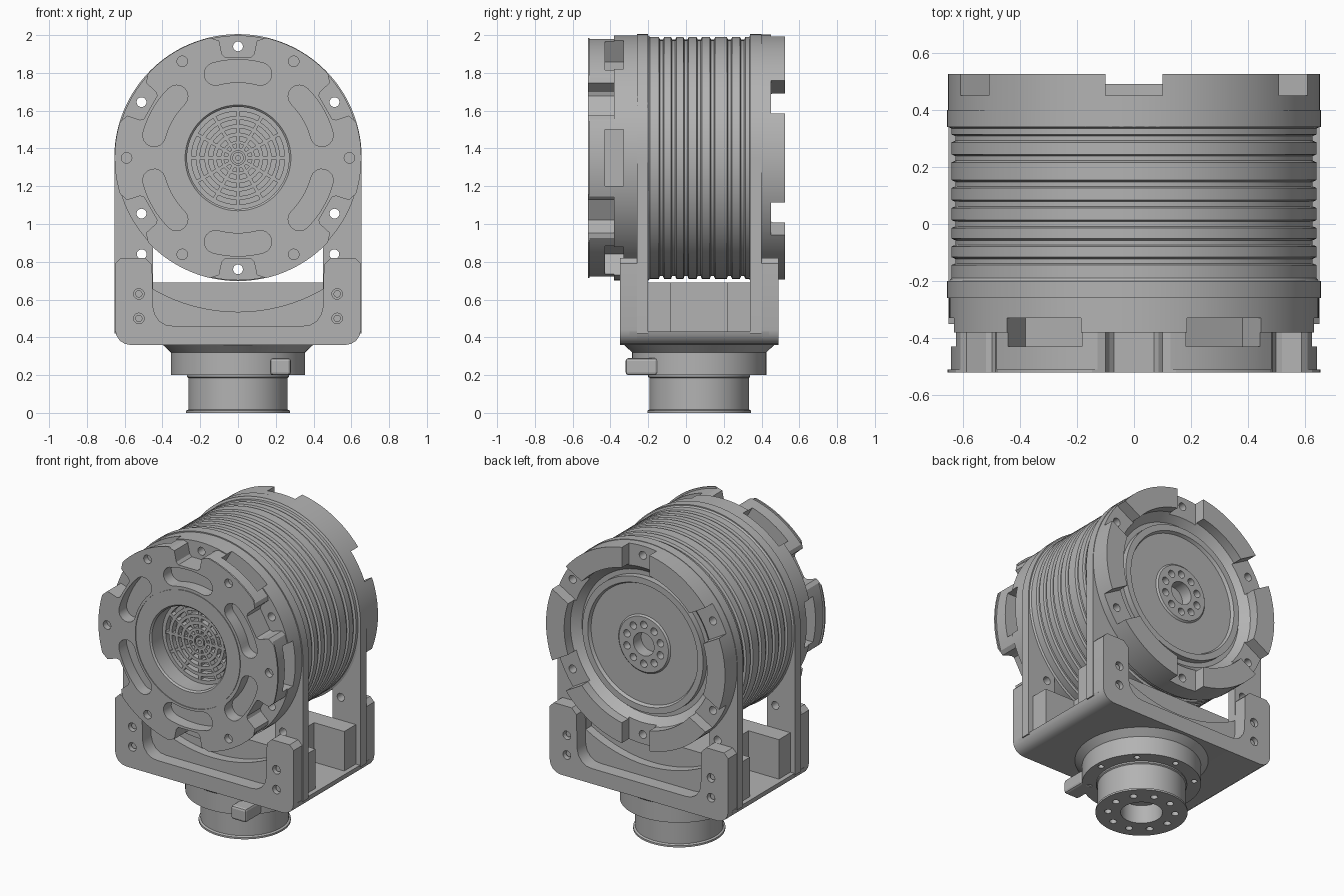
import bpy, bmesh
from math import pi, radians, sin, cos
from mathutils import Matrix

if "Cube" in bpy.data.objects:
    bpy.data.objects.remove(bpy.data.objects["Cube"], do_unlink=True)

grey = bpy.data.materials.new("machined grey")
grey.use_nodes = True
grey.diffuse_color = (0.45, 0.45, 0.45, 1)
grey.node_tree.nodes["Principled BSDF"].inputs["Base Color"].default_value = (0.45, 0.45, 0.45, 1)

AXIS = Matrix.Translation((0, 0, 1.35))            # centre of the drum
DRUM = AXIS @ Matrix.Rotation(-pi / 2, 4, 'X')     # lathe axis along y
NECK = Matrix.Translation((0, 0.07, 0))            # centre of the yoke
DOWN = NECK @ Matrix.Rotation(pi / 2, 4, 'X')      # prisms along z


def make(name, bm):
    bmesh.ops.recalc_face_normals(bm, faces=bm.faces)
    mesh = bpy.data.meshes.new(name)
    bm.to_mesh(mesh)
    bm.free()
    mesh.materials.append(grey)
    obj = bpy.data.objects.new(name, mesh)
    bpy.context.collection.objects.link(obj)
    return obj


def prism(bm, pts, lo, hi, m=Matrix()):
    """Extrude an x-z outline along y from lo to hi."""
    face = bm.faces.new([bm.verts.new(m @ Matrix.Translation((x, lo, z)).translation) for x, z in pts])
    ext = bmesh.ops.extrude_face_region(bm, geom=[face], use_keep_orig=True)
    shift = m.to_3x3() @ Matrix.Translation((0, hi - lo, 0)).translation
    bmesh.ops.translate(bm, vec=shift, verts=[v for v in ext["geom"] if isinstance(v, bmesh.types.BMVert)])


def circle(r, x=0, z=0, n=20):
    return [(x + r * cos(2 * pi * i / n), z + r * sin(2 * pi * i / n)) for i in range(n)]


def rect(x0, x1, z0, z1):
    return [(x0, z0), (x1, z0), (x1, z1), (x0, z1)]


def mirrored(half):
    return half + [(-x, z) for x, z in reversed(half)]


def arc(r, a0, a1, n, x=0, z=0):
    return [(x + r * cos(radians(a0 + (a1 - a0) * i / n)),
             z + r * sin(radians(a0 + (a1 - a0) * i / n))) for i in range(n + 1)]


def lathe(bm, prof, m, closed=False, n=96):
    vs = [bm.verts.new((r, 0, h)) for r, h in prof]
    es = [bm.edges.new(p) for p in zip(vs, vs[1:])]
    if closed:
        es.append(bm.edges.new((vs[-1], vs[0])))
    out = bmesh.ops.spin(bm, geom=vs + es, cent=(0, 0, 0), axis=(0, 0, 1), angle=2 * pi, steps=n)
    new = {v for v in bm.verts if v.is_valid}
    bmesh.ops.remove_doubles(bm, verts=list(new), dist=1e-5)
    bmesh.ops.transform(bm, matrix=m, verts=bm.verts)


def turns(count, start=0):
    return [AXIS @ Matrix.Rotation(radians(start) + 2 * pi * k / count, 4, 'Y') for k in range(count)]


def cut(obj, pieces):
    """Subtract a group of separate prisms, given as (outline, lo, hi, matrix)."""
    bm = bmesh.new()
    for p in pieces:
        prism(bm, *p)
    cutter = make("cutter", bm)
    mod = obj.modifiers.new("cut", 'BOOLEAN')
    mod.operation, mod.solver, mod.object = 'DIFFERENCE', 'EXACT', cutter
    graph = bpy.context.evaluated_depsgraph_get()
    mesh = bpy.data.meshes.new_from_object(obj.evaluated_get(graph))
    obj.modifiers.clear()
    obj.data = mesh
    bpy.data.objects.remove(cutter, do_unlink=True)


def smooth(obj):
    bpy.ops.object.select_all(action='DESELECT')
    obj.select_set(True)
    bpy.context.view_layer.objects.active = obj
    bpy.ops.object.shade_smooth_by_angle(angle=radians(28))


# Drum: turned profile with front bore, grooved side and stepped back
profile = [(0, -0.36), (0.27, -0.36), (0.27, -0.51), (0.28, -0.52), (0.378, -0.52), (0.378, -0.515),
           (0.384, -0.515), (0.384, -0.52), (0.653, -0.52), (0.653, -0.51), (0.642, -0.51),
           (0.642, -0.38), (0.648, -0.38), (0.648, -0.2), (0.64, -0.19)]
for y in (-0.13, -0.065, 0, 0.07, 0.14, 0.23, 0.3):
    profile += [(0.64, y - 0.014), (0.626, y - 0.008), (0.626, y + 0.008), (0.64, y + 0.014)]
profile += [(0.64, 0.335), (0.652, 0.34), (0.652, 0.525), (0.52, 0.525), (0.52, 0.46), (0.47, 0.41),
            (0.44, 0.41), (0.44, 0.45), (0.4, 0.45), (0.39, 0.43), (0.19, 0.43), (0.18, 0.44),
            (0.075, 0.44), (0.075, 0.36), (0, 0.36)]
bm = bmesh.new()
lathe(bm, profile, DRUM)
drum = make("drum", bm)

pocket = mirrored([(0.07, 0.535), (0.085, 0.55), (0.1, 0.62), (0.16, 0.64), (0.16, 0.7)])
slot = arc(0.52, 75, 105, 10) + arc(0.06, 105, 285, 8, 0.46 * cos(radians(105)), 0.46 * sin(radians(105)))[1:-1] \
    + arc(0.4, 105, 75, 10) + arc(0.06, -105, 75, 8, 0.46 * cos(radians(75)), 0.46 * sin(radians(75)))[1:-1]
cut(drum, [(pocket, -0.6, -0.38, m) for m in turns(6)])
cut(drum, [(slot, -0.6, -0.44, m) for m in turns(6)])
cut(drum, [(rect(-0.15, 0.15, 0.5, 0.8), -0.43, -0.33, m) for m in turns(6, 30)])
cut(drum, [(rect(-0.1, 0.1, 0.48, 0.8), 0.45, 0.6, m) for m in turns(6)])
cut(drum, [(circle(0.026, 0, 0.59), -0.6, 0.6, m) for m in turns(6)])
cut(drum, [(circle(0.028, 0, 0.59), -0.6, -0.48, m) for m in turns(6, 30)])
cut(drum, [(circle(0.024, 0, 0.128), 0.39, 0.6, m) for m in turns(10)])
smooth(drum)

# Grille at the bottom of the front bore
bm = bmesh.new()
for r0, r1 in ((0.012, 0.03), (0.038, 0.054), (0.074, 0.09), (0.113, 0.134), (0.157, 0.178),
               (0.202, 0.223), (0.247, 0.271)):
    ring = bmesh.new()
    lathe(ring, [(r0, -0.4), (r1, -0.4), (r1, -0.355), (r0, -0.355)], DRUM, True, 48)
    part = bpy.data.meshes.new("ring")
    ring.to_mesh(part)
    ring.free()
    bm.from_mesh(part)
    bpy.data.meshes.remove(part)
for m in turns(12):
    prism(bm, rect(-0.009, 0.009, 0.05, 0.26), -0.398, -0.355, m)
smooth(make("front_grille", bm))

# Yoke arms: hoops around the drum running down to the base
hoop = [(0.655, 0.42)] + arc(0.655, 0, 180, 64, 0, 1.35) + [(-0.655, 0.42)]
gap = [(0.45, 0.95)] + arc(0.9, -60, -120, 16, 0, 1.435) + [(-0.45, 0.95)]
for name, y0, y1 in (("front_arm", -0.26, -0.2), ("back_arm", 0.34, 0.4)):
    bm = bmesh.new()
    prism(bm, hoop, y0, y1)
    arm = make(name, bm)
    cut(arm, [(circle(0.62, n=96), -1, 1, AXIS)])
    cut(arm, [(gap, -1, 1)])
    cut(arm, [(circle(0.026, x, 0.84), -1, 1) for x in (-0.51, 0.51)])
    smooth(arm)

# U-shaped end brackets with bolt holes
bracket = mirrored([(0.57, 0.36), (0.6, 0.366), (0.627, 0.383), (0.644, 0.41), (0.65, 0.44), (0.65, 0.79),
                    (0.62, 0.82), (0.49, 0.82), (0.455, 0.785), (0.45, 0.56), (0.44, 0.52),
                    (0.415, 0.485), (0.38, 0.465), (0.34, 0.46)])
for name, y0, y1, face in (("front_bracket", -0.35, -0.26, -0.35), ("back_bracket", 0.4, 0.49, 0.49)):
    bm = bmesh.new()
    prism(bm, bracket, y0, y1)
    obj = make(name, bm)
    cut(obj, [(circle(0.028, x, z), face - 0.04, face + 0.04) for x in (-0.525, 0.525) for z in (0.5, 0.63)])
    bm = bmesh.new()
    for x in (-0.525, 0.525):
        for z in (0.5, 0.63):
            prism(bm, circle(0.019, x, z), face - 0.025 if face > 0 else y0 + 0.02,
                  face - 0.02 if face > 0 else y0 + 0.045)
    smooth(make(name + "_bolts", bm))
    smooth(obj)

# Base plate and cross walls under the drum
bm = bmesh.new()
prism(bm, mirrored([(0.57, 0.36), (0.6, 0.366), (0.627, 0.383), (0.644, 0.41), (0.65, 0.43)]), -0.3, 0.44)
smooth(make("base_plate", bm))
for name, y0, y1, w in (("front_wall", -0.2, -0.08, 0.62), ("middle_wall", -0.08, 0.22, 0.4),
                        ("back_wall", 0.22, 0.34, 0.62)):
    bm = bmesh.new()
    prism(bm, rect(-w, w, 0.42, 0.69), y0, y1)
    make(name, bm)

# Neck with mounting holes
bm = bmesh.new()
lathe(bm, [(0, 0.12), (0.125, 0.12), (0.125, 0), (0.275, 0), (0.275, 0.012), (0.263, 0.018), (0.263, 0.185),
           (0.27, 0.19), (0.27, 0.2), (0.355, 0.2), (0.355, 0.32), (0.4, 0.362), (0, 0.362)], NECK)
neck = make("neck", bm)


def around(r, count):
    return [(r * cos(2 * pi * k / count), r * sin(2 * pi * k / count)) for k in range(count)]


cut(neck, [(circle(0.022, x, z), -0.1, 0.06, Matrix.Translation((0, 0.07, 0)) @ Matrix.Rotation(pi / 2, 4, 'X'))
           for x, z in around(0.2, 10)])
cut(neck, [(circle(0.018, x, z), 0.15, 0.24, DOWN) for x, z in around(0.315, 8)])
smooth(neck)

# Locking tab on the neck
bm = bmesh.new()
prism(bm, rect(0.17, 0.28, 0.2, 0.29), -0.32, -0.15)
tab = make("neck_tab", bm)
bevel = tab.modifiers.new("bevel", 'BEVEL')
bevel.width, bevel.segments = 0.015, 2
